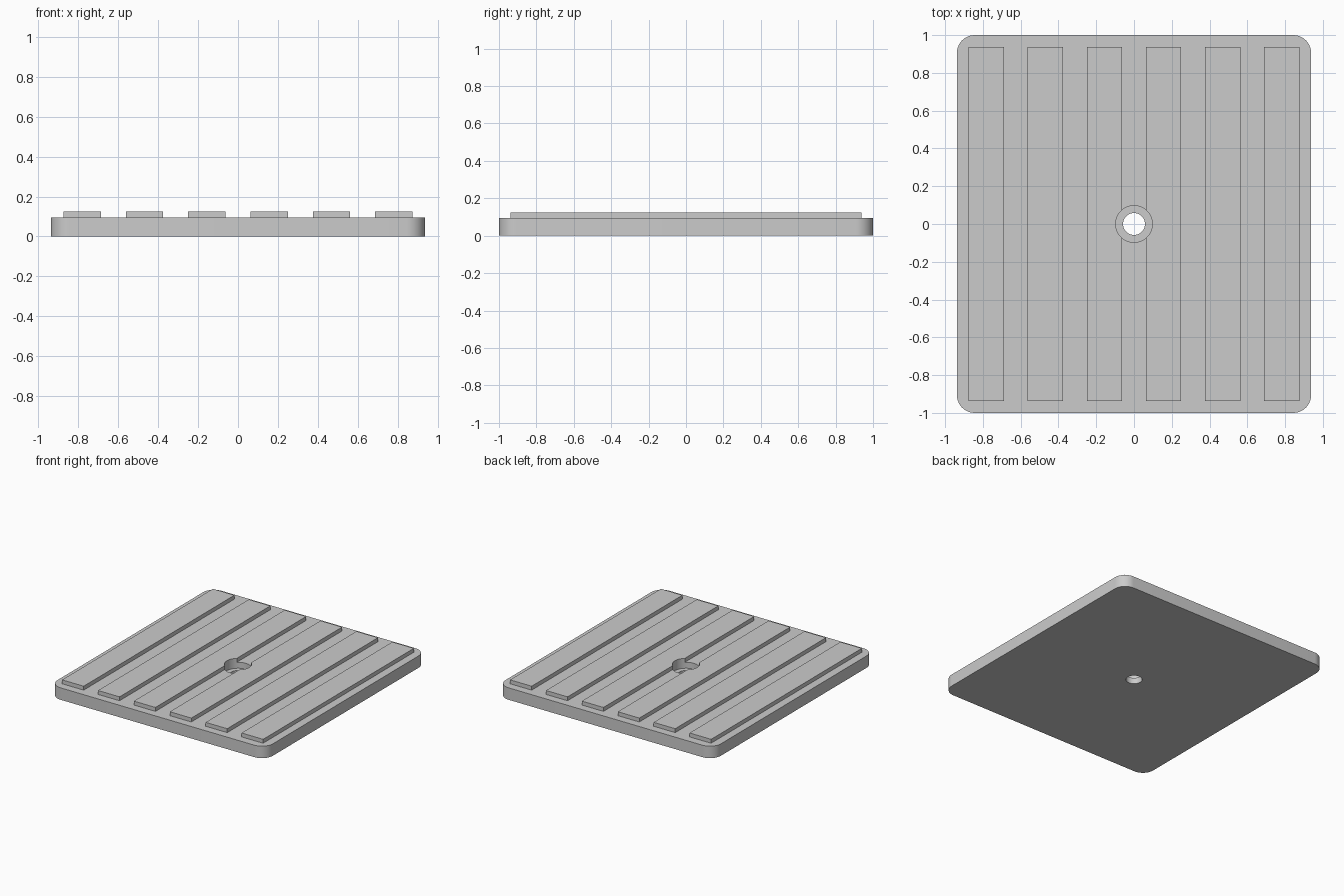
import bpy
import bmesh
from math import radians
from mathutils import Matrix

cube = bpy.data.objects.get("Cube")
if cube:
    bpy.data.objects.remove(cube, do_unlink=True)

WIDTH, DEPTH, THICK = 1.875, 2.0, 0.094
RIB_W, RIB_L, RIB_TOP, PITCH = 0.1875, 1.875, 0.125, 0.3125
CORNER, HOLE_R, BORE_R, BORE_Z = 0.094, 0.058, 0.097, 0.047

grey = bpy.data.materials.new("plain grey")
grey.use_nodes = True
colour = (0.6, 0.6, 0.6, 1)
grey.diffuse_color = colour
grey.node_tree.nodes["Principled BSDF"].inputs["Base Color"].default_value = colour


def to_object(name, bm):
    mesh = bpy.data.meshes.new(name)
    bm.to_mesh(mesh)
    bm.free()
    mesh.materials.append(grey)
    obj = bpy.data.objects.new(name, mesh)
    bpy.context.collection.objects.link(obj)
    return obj


def block(name, x, w, d, z0, z1, radius=0):
    bm = bmesh.new()
    place = Matrix.Translation((x, 0, (z0 + z1) / 2)) @ Matrix.Diagonal((w, d, z1 - z0, 1))
    bmesh.ops.create_cube(bm, size=1, matrix=place)
    if radius:
        upright = [e for e in bm.edges
                   if abs(e.verts[0].co.z - e.verts[1].co.z) > (z1 - z0) / 2]
        bmesh.ops.bevel(bm, geom=upright, offset=radius, segments=10,
                        profile=0.5, affect='EDGES')
    return to_object(name, bm)


def cylinder(name, r, z0, z1):
    bm = bmesh.new()
    bmesh.ops.create_cone(bm, cap_ends=True, segments=48, radius1=r, radius2=r,
                          depth=z1 - z0, matrix=Matrix.Translation((0, 0, (z0 + z1) / 2)))
    return to_object(name, bm)


def combine(target, tool, operation):
    tool.hide_render = True
    mod = target.modifiers.new(tool.name, 'BOOLEAN')
    mod.operation, mod.solver, mod.object = operation, 'EXACT', tool
    bpy.context.view_layer.objects.active = target
    bpy.ops.object.modifier_apply(modifier=mod.name)
    bpy.data.objects.remove(tool, do_unlink=True)


# Base plate with rounded corners
plate = block("ribbed_plate", 0, WIDTH, DEPTH, 0, THICK, CORNER)

# Six raised ribs running front to back
for i in range(6):
    rib = block(f"rib_{i + 1}", (i - 2.5) * PITCH, RIB_W, RIB_L, THICK / 2, RIB_TOP)
    combine(plate, rib, 'UNION')

# Counterbored screw hole, notching the two middle ribs
combine(plate, cylinder("counterbore", BORE_R, BORE_Z, 0.3), 'DIFFERENCE')
combine(plate, cylinder("screw_hole", HOLE_R, -0.1, 0.3), 'DIFFERENCE')

# Smooth corners and bore, crisp edges elsewhere
bpy.ops.object.select_all(action='DESELECT')
plate.select_set(True)
bpy.context.view_layer.objects.active = plate
bpy.ops.object.shade_smooth_by_angle(angle=radians(30))
